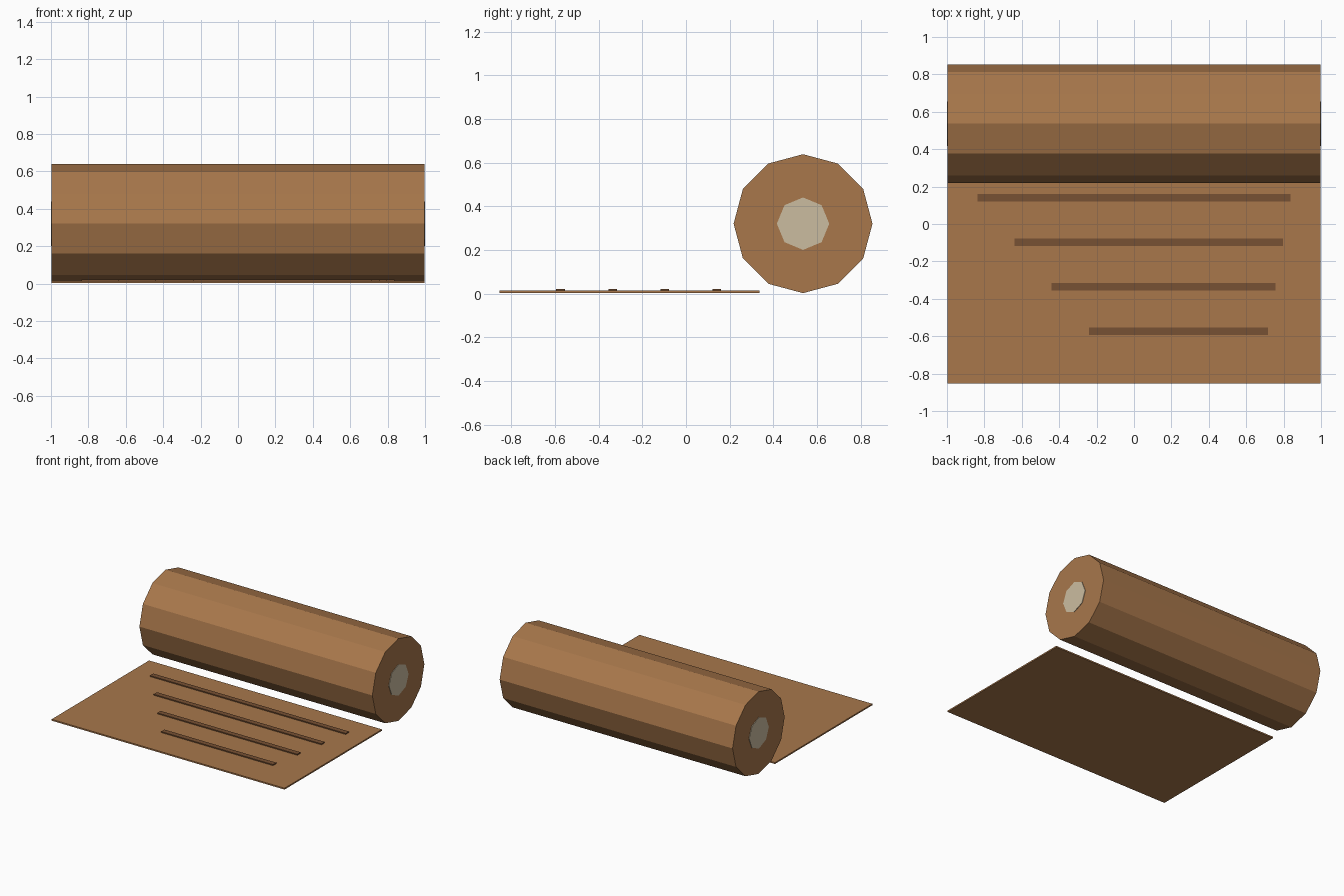
import bpy, math

if "Cube" in bpy.data.objects:
    bpy.data.objects.remove(bpy.data.objects["Cube"])


def srgb(r, g, b):
    def lin(c):
        c /= 255
        return c / 12.92 if c <= 0.04045 else ((c + 0.055) / 1.055) ** 2.4
    return (lin(r), lin(g), lin(b), 1)


def material(name, rgb):
    m = bpy.data.materials.new(name)
    m.diffuse_color = srgb(*rgb)
    m.use_nodes = True
    m.node_tree.nodes["Principled BSDF"].inputs["Base Color"].default_value = m.diffuse_color
    return m


brown = material("tan brown", (168, 119, 75))
dark = material("dark brown", (119, 81, 51))
cream = material("pale cream", (203, 188, 160))


def box(name, x0, x1, y0, y1, z0, z1, mat):
    bpy.ops.mesh.primitive_cube_add(size=1)
    ob = bpy.context.object
    ob.name = name
    for v in ob.data.vertices:
        v.co = (x1 if v.co.x > 0 else x0,
                y1 if v.co.y > 0 else y0,
                z1 if v.co.z > 0 else z0)
    ob.data.materials.append(mat)
    return ob


def rod(name, sides, radius, length, mat):
    # Cylinder along x with a corner pointing straight up
    bpy.ops.mesh.primitive_cylinder_add(
        vertices=sides, radius=radius, depth=length,
        location=(0, 0.536, 0.32), rotation=(0, math.pi / 2, 0))
    ob = bpy.context.object
    ob.name = name
    ob.data.materials.append(mat)
    return ob


# Rolled-up part and the pale core showing at both ends
rod("roll", 12, 0.318, 1.992, brown)
rod("roll_core", 8, 0.12, 2.0, cream)

# Unrolled sheet lying flat in front
box("flat_sheet", -0.996, 0.996, -0.854, 0.336, 0.002, 0.013, brown)

# Four dark stripes, each shorter than the one behind it
for i in range(4):
    y = 0.141 - 0.2385 * i
    box(f"stripe_{i + 1}", -0.838 + 0.199 * i, 0.836 - 0.04 * i,
        y - 0.02, y + 0.02, 0.012, 0.021, dark)
